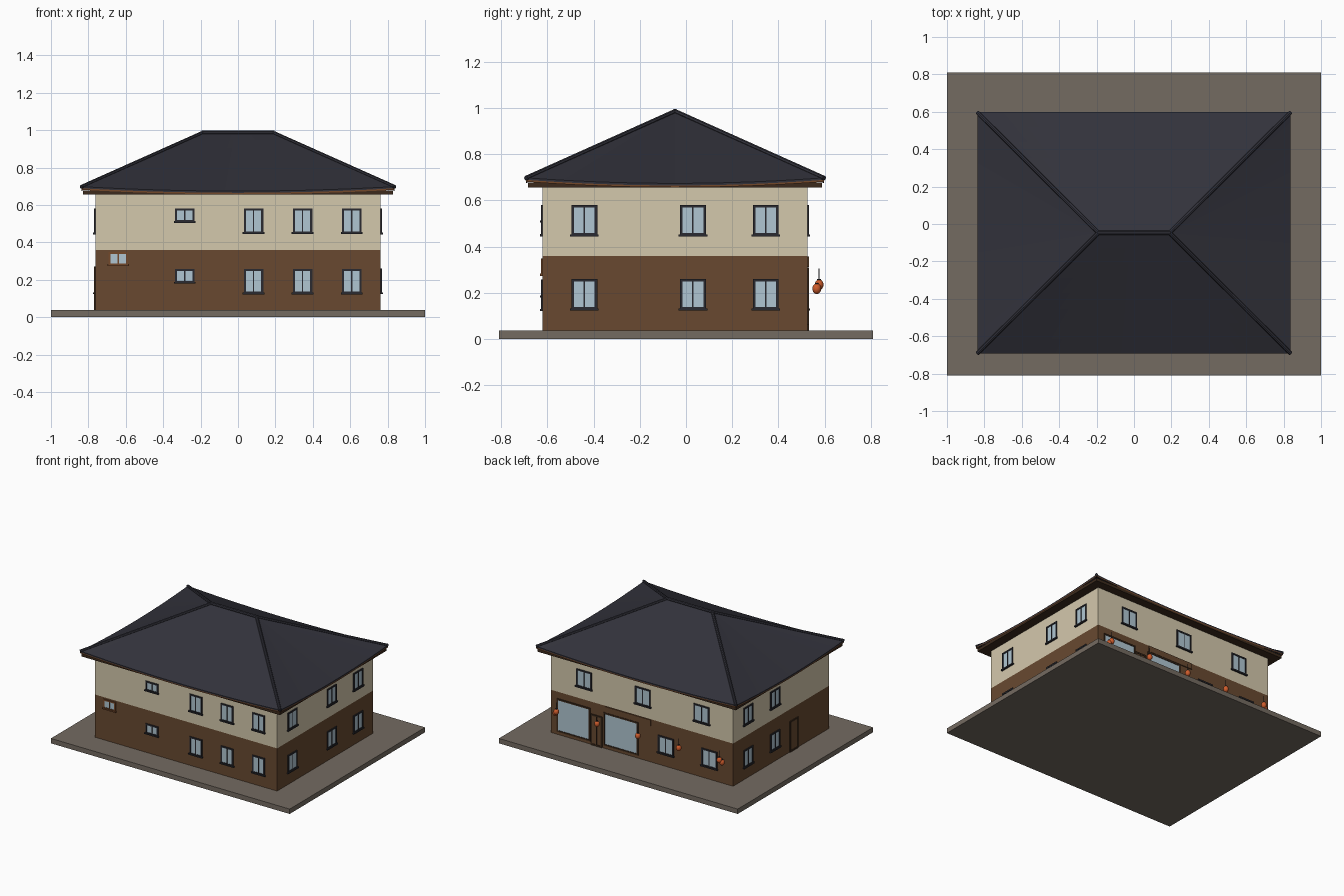
import bpy, bmesh, math
from mathutils import Vector, Matrix

if "Cube" in bpy.data.objects:
    bpy.data.objects.remove(bpy.data.objects["Cube"])


def mat(name, r, g, b):
    m = bpy.data.materials.new(name)
    lin = lambda c: ((c / 255 + 0.055) / 1.055) ** 2.4 if c > 10 else c / 255 / 12.92
    m.diffuse_color = (lin(r), lin(g), lin(b), 1)
    m.use_nodes = True
    m.node_tree.nodes["Principled BSDF"].inputs["Base Color"].default_value = m.diffuse_color
    return m


STONE = mat("paving stone", 116, 107, 97)
BROWN = mat("brown timber wall", 104, 73, 48)
CREAM = mat("cream plaster", 212, 200, 172)
ROOF = mat("slate roof", 50, 50, 59)
DARK = mat("dark frame", 42, 42, 48)
GLASS = mat("pale glass", 176, 198, 210)
SOFFIT = mat("dark soffit", 60, 42, 28)
FASCIA = mat("fascia wood", 116, 72, 42)
ORANGE = mat("orange lantern", 206, 92, 44)

X, YF, YB, YC = 0.762, -0.62, 0.525, -0.0475      # house walls
RX, RY, RIDGE_X, RIDGE_Z = 0.838, 0.645, 0.19, 0.985  # roof


def finish(name, bm, mats):
    me = bpy.data.meshes.new(name)
    bm.to_mesh(me)
    bm.free()
    for m in mats:
        me.materials.append(m)
    ob = bpy.data.objects.new(name, me)
    bpy.context.collection.objects.link(ob)
    return ob


def add_box(bm, lo, hi, mi=0):
    lo, hi = Vector(lo), Vector(hi)
    size = [abs(v) for v in hi - lo]
    r = bmesh.ops.create_cube(bm, size=1, matrix=Matrix.Translation((lo + hi) / 2) @ Matrix.Diagonal((*size, 1)))
    for f in {f for v in r["verts"] for f in v.link_faces}:
        f.material_index = mi


def box(name, lo, hi, m):
    bm = bmesh.new()
    add_box(bm, lo, hi)
    return finish(name, bm, [m])


def on_wall(side, s, out, z):
    """Point at distance s along a wall, standing 'out' from it."""
    return {"front": (s, YF - out, z), "back": (s, YB + out, z),
            "right": (X + out, s, z), "left": (-X - out, s, z)}[side]


def opening(name, side, s, w, z0, z1, frame=DARK, pane=GLASS, t=0.011, mullion=True, sill=True):
    """Framed opening: pane plate, four bars, middle bar, sill."""
    bm = bmesh.new()

    def part(s0, s1, a, b, out, mi):
        add_box(bm, on_wall(side, s0, -0.004, a), on_wall(side, s1, out, b), mi)
    l, r = s - w / 2, s + w / 2
    part(l + t / 2, r - t / 2, z0 + t / 2, z1 - t / 2, 0.003, 1)
    part(l, l + t, z0, z1, 0.007, 0)
    part(r - t, r, z0, z1, 0.007, 0)
    part(l + t, r - t, z1 - t, z1, 0.007, 0)
    part(l + t, r - t, z0, z0 + t, 0.007, 0)
    if mullion:
        part(s - 0.003, s + 0.003, z0 + t, z1 - t, 0.006, 0)
    if sill:
        part(l - 0.006, r + 0.006, z0 - 0.004, z0 + 0.006, 0.012, 0)
    return finish(name, bm, [frame, pane])


# Base and walls
box("paving_base", (-1, -0.81, 0), (1, 0.81, 0.037), STONE)
box("lower_wall", (-X, YF, 0.03), (X, YB, 0.36), BROWN)
box("upper_wall", (-X, YF, 0.36), (X, YB, 0.665), CREAM)
box("soffit", (-RX + 0.008, YC - RY + 0.008, 0.655), (RX - 0.008, YC + RY - 0.008, 0.677), SOFFIT)

# Sagging hipped roof: four slopes, each with a slate edge and a fascia strip
bm = bmesh.new()
N, M = 24, 8
corners = [Vector((sx * RX, YC + sy * RY, 0)) for sx, sy in ((-1, -1), (1, -1), (1, 1), (-1, 1))]
for k in range(4):
    a, b = corners[k], corners[(k + 1) % 4]
    grid = []
    for i in range(N + 1):
        u = i / N
        eave = a.lerp(b, u)
        eave.z = 0.674 + 0.024 * (2 * u - 1) ** 2
        ra = Vector((math.copysign(RIDGE_X, a.x), YC, RIDGE_Z))
        rb = Vector((math.copysign(RIDGE_X, b.x), YC, RIDGE_Z))
        top = ra.lerp(rb, u)
        col = [eave - Vector((0, 0, 0.017)), eave - Vector((0, 0, 0.009))]
        col += [eave.lerp(top, j / M) for j in range(M + 1)]
        grid.append([bm.verts.new(p) for p in col])
    for i in range(N):
        for j in range(M + 2):
            f = bm.faces.new((grid[i][j], grid[i + 1][j], grid[i + 1][j + 1], grid[i][j + 1]))
            f.material_index = 1 if j == 0 else 0
bmesh.ops.remove_doubles(bm, verts=bm.verts, dist=0.0002)
bmesh.ops.dissolve_degenerate(bm, edges=bm.edges, dist=0.0002)
bmesh.ops.recalc_face_normals(bm, faces=bm.faces)
finish("hipped_roof", bm, [ROOF, FASCIA])


# Rounded caps on hips and ridge
def rod(name, p, q, rad, m, seg=8):
    p, q = Vector(p), Vector(q)
    bm = bmesh.new()
    rot = (q - p).to_track_quat("Z", "Y").to_matrix().to_4x4()
    bmesh.ops.create_cone(bm, cap_ends=True, segments=seg, radius1=rad, radius2=rad,
                          depth=(q - p).length, matrix=Matrix.Translation((p + q) / 2) @ rot)
    return finish(name, bm, [m])


for c in corners:
    end = (math.copysign(RIDGE_X, c.x), YC, RIDGE_Z)
    rod("hip_cap", (c.x, c.y, 0.696), end, 0.011, ROOF)
rod("ridge_cap", (-RIDGE_X - 0.005, YC, RIDGE_Z), (RIDGE_X + 0.005, YC, RIDGE_Z), 0.012, ROOF)

# Front windows
for x in (0.083, 0.345, 0.608):
    opening("front_upper_window", "front", x, 0.104, 0.448, 0.58)
    opening("front_lower_window", "front", x, 0.104, 0.125, 0.258)
opening("front_upper_small_window", "front", -0.285, 0.104, 0.508, 0.58)
opening("front_lower_small_window", "front", -0.285, 0.104, 0.183, 0.258)
opening("front_stair_window", "front", -0.64, 0.104, 0.277, 0.348, frame=FASCIA)

# Side windows and side door
for y in (-0.44, 0.03, 0.345):
    opening("right_upper_window", "right", y, 0.112, 0.447, 0.58)
    opening("right_lower_window", "right", y, 0.112, 0.127, 0.26)
for y in (0.025, 0.345):
    opening("left_upper_window", "left", y, 0.112, 0.447, 0.58)
    opening("left_lower_window", "left", y, 0.112, 0.127, 0.26)
opening("side_door", "left", -0.2, 0.1, 0.037, 0.27, SOFFIT, BROWN, mullion=False, sill=False)

# Back windows, shop windows, entrance and blank sign board
for x in (0.485, -0.007, -0.5):
    opening("back_upper_window", "back", x, 0.13, 0.447, 0.58)
for x in (-0.2, -0.565):
    opening("back_lower_window", "back", x, 0.13, 0.127, 0.26)
opening("shop_window_large", "back", 0.572, 0.28, 0.06, 0.31, SOFFIT, mullion=False, sill=False)
opening("shop_window_small", "back", 0.175, 0.29, 0.06, 0.31, SOFFIT, mullion=False, sill=False)
opening("entrance_door", "back", 0.38, 0.095, 0.037, 0.27, SOFFIT, BROWN, sill=False)
box("sign_board", (-0.075, YB - 0.003, 0.312), (0.31, YB + 0.007, 0.357), BROWN)


# Hanging lanterns along the back
def lantern(x, y, z, cord):
    bm = bmesh.new()
    bmesh.ops.create_uvsphere(bm, u_segments=16, v_segments=10, radius=1,
                              matrix=Matrix.Translation((x, y, z)) @ Matrix.Diagonal((0.019, 0.019, 0.023, 1)))
    for f in bm.faces:
        f.smooth = True
    finish("lantern", bm, [ORANGE])
    rod("lantern_cap", (x, y, z + 0.019), (x, y, z + 0.025), 0.008, DARK)
    if cord:
        rod("lantern_cord", (x, y, z + 0.02), (x, y, 0.305), 0.0015, DARK, 6)


for x in (-0.683, -0.342, 0, 0.342, 0.683):
    lantern(x, 0.576, 0.235, True)
for x in (-0.698, 0.698):
    lantern(x, 0.566, 0.218, False)
